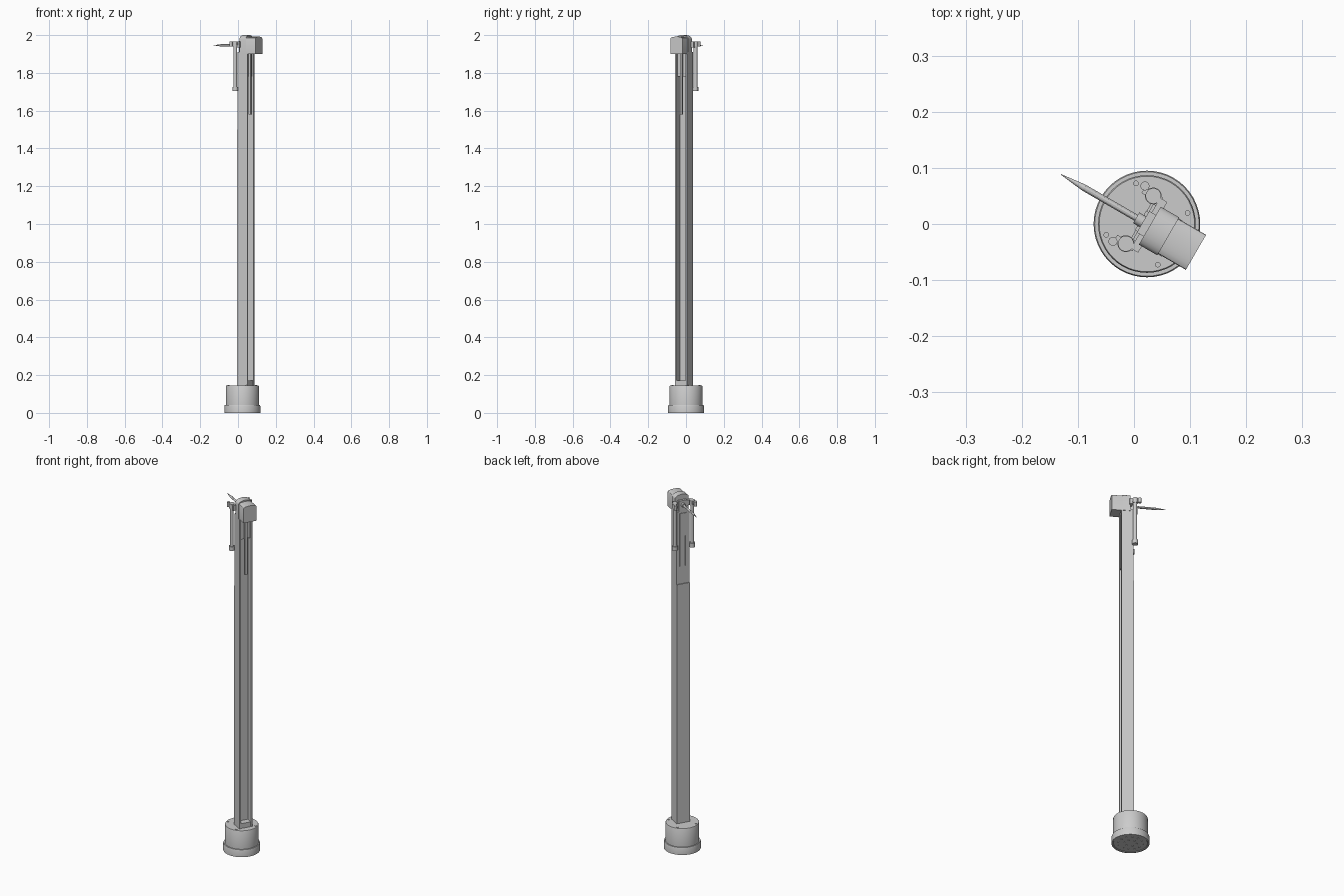
import bpy, bmesh, math
from mathutils import Matrix, Vector

cube = bpy.data.objects.get("Cube")
if cube:
    bpy.data.objects.remove(cube, do_unlink=True)

grey = bpy.data.materials.new("plain grey")
grey.use_nodes = True
colour = (0.6, 0.6, 0.6, 1)
grey.diffuse_color = colour
grey.node_tree.nodes["Principled BSDF"].inputs["Base Color"].default_value = colour

# Local frame: u runs towards the open side of the post, v across it
FRAME = Matrix.Translation((0.023, 0, 0)) @ Matrix.Rotation(math.radians(-30), 4, 'Z')


def finish(name, bm, smooth=True):
    bmesh.ops.recalc_face_normals(bm, faces=bm.faces)
    mesh = bpy.data.meshes.new(name)
    bm.to_mesh(mesh)
    bm.free()
    mesh.transform(FRAME)
    mesh.materials.append(grey)
    obj = bpy.data.objects.new(name, mesh)
    bpy.context.collection.objects.link(obj)
    if smooth:
        bpy.ops.object.select_all(action='DESELECT')
        obj.select_set(True)
        bpy.context.view_layer.objects.active = obj
        bpy.ops.object.shade_smooth_by_angle(angle=math.radians(30))
    return obj


def extrude(name, points, direction):
    bm = bmesh.new()
    face = bm.faces.new([bm.verts.new(p) for p in points])
    grown = bmesh.ops.extrude_face_region(bm, geom=[face], use_keep_orig=True)
    moved = [g for g in grown["geom"] if isinstance(g, bmesh.types.BMVert)]
    bmesh.ops.translate(bm, verts=moved, vec=direction)
    return finish(name, bm)


def box(name, u, v, z):
    pts = [(u[0], v[0], z[0]), (u[1], v[0], z[0]), (u[1], v[1], z[0]), (u[0], v[1], z[0])]
    return extrude(name, pts, (0, 0, z[1] - z[0]))


def rod(name, start, end, r1, r2=None, sides=20):
    a, b = Vector(start), Vector(end)
    bm = bmesh.new()
    turn = (b - a).to_track_quat('Z', 'Y').to_matrix().to_4x4()
    bmesh.ops.create_cone(bm, cap_ends=True, segments=sides, radius1=r1,
                          radius2=r1 if r2 is None else r2, depth=(b - a).length,
                          matrix=Matrix.Translation((a + b) / 2) @ turn)
    return finish(name, bm)


def lathe(name, profile, sides=48):
    bm = bmesh.new()
    verts = [bm.verts.new((r, 0, z)) for r, z in profile]
    edges = [bm.edges.new(pair) for pair in zip(verts, verts[1:])]
    bmesh.ops.spin(bm, geom=verts + edges, cent=(0, 0, 0), axis=(0, 0, 1),
                   angle=math.tau, steps=sides)
    bmesh.ops.remove_doubles(bm, verts=bm.verts, dist=1e-5)
    return finish(name, bm)


def arch(name, u, half, low, shoulder, top):
    # Block with a gently curved roof
    pts = [(u[0], -half, low), (u[0], half, low)]
    for i in range(13):
        t = math.pi * i / 12
        pts.append((u[0], half * math.cos(t), shoulder + (top - shoulder) * math.sin(t)))
    return extrude(name, pts, (u[1] - u[0], 0, 0))


def channel(name, back, z0, z1):
    # Post section, open towards +u
    half, front, floor, wall = 0.037, 0.052, 0.015, 0.009
    side = [(back, half), (front, half), (front, half - wall), (floor, half - wall)]
    outline = side + [(u, -v) for u, v in reversed(side)]
    return extrude(name, [(u, v, z0) for u, v in outline], (0, 0, z1 - z0))


# Round base with a stepped foot ring and a recessed underside
lathe("base", [(0, 0.003), (0.085, 0.003), (0.088, 0), (0.095, 0), (0.095, 0.036),
               (0.093, 0.041), (0.087, 0.041), (0.087, 0.141), (0.085, 0.145), (0, 0.145)])
for i in range(4):
    t = math.tau * (i + 0.5) / 4
    u, v = 0.075 * math.cos(t), 0.075 * math.sin(t)
    rod("base_screw", (u, v, 0.14), (u, v, 0.148), 0.005, sides=12)
for ring, count in ((0.03, 6), (0.06, 12)):
    for i in range(count):
        t = math.tau * i / count
        u, v = ring * math.cos(t), ring * math.sin(t)
        rod("underside_stud", (u, v, 0.001), (u, v, 0.004), 0.005, sides=10)

# Open post, slightly thinner at the top
channel("lower_post", -0.012, 0.14, 1.5)
channel("upper_post", -0.008, 1.5, 1.91)
box("post_foot", (0.01, 0.05), (-0.03, 0.03), (0.14, 0.172))
box("inner_bar", (0.043, 0.053), (-0.007, 0.007), (1.58, 1.91))
box("inner_block", (0.012, 0.042), (-0.029, 0.029), (1.78, 1.91))

# Mounting strips on the back of the post
for side in (-1, 1):
    box("back_strip", (-0.013, -0.006), (side * 0.012, side * 0.02), (1.6, 1.9))
box("back_plate", (-0.012, -0.006), (-0.02, 0.02), (1.77, 1.9))

# Head
arch("head_cover", (0.044, 0.101), 0.036, 1.90, 1.982, 1.992)
arch("head_body", (0.006, 0.044), 0.039, 1.90, 1.98, 2.0)
box("head_bracket", (-0.003, 0.012), (-0.052, 0.052), (1.935, 1.965))
box("bracket_neck", (-0.008, 0.008), (-0.022, 0.022), (1.89, 1.97))

# Hanging weights either side of the bracket
for side in (-1, 1):
    v = side * 0.049
    box("hanger_arm", (-0.036, 0.002), (v - 0.006, v + 0.006), (1.948, 1.962))
    rod("hanger_cap", (-0.015, v, 1.94), (-0.015, v, 1.967), 0.014)
    rod("hanger_rod", (-0.015, v, 1.72), (-0.015, v, 1.945), 0.010)
    rod("hanger_weight", (-0.015, v, 1.703), (-0.015, v, 1.726), 0.015)
    rod("hanger_hook", (-0.037, side * 0.057, 1.94), (-0.037, side * 0.057, 1.967), 0.008)

# Pointer
rod("pointer_hub", (-0.022, 0, 1.946), (0.0, 0, 1.946), 0.011)
rod("pointer_shaft", (-0.13, 0, 1.946), (-0.015, 0, 1.946), 0.006, sides=12)
rod("pointer_tip", (-0.13, 0, 1.946), (-0.177, 0, 1.946), 0.006, 0.0005, sides=12)
